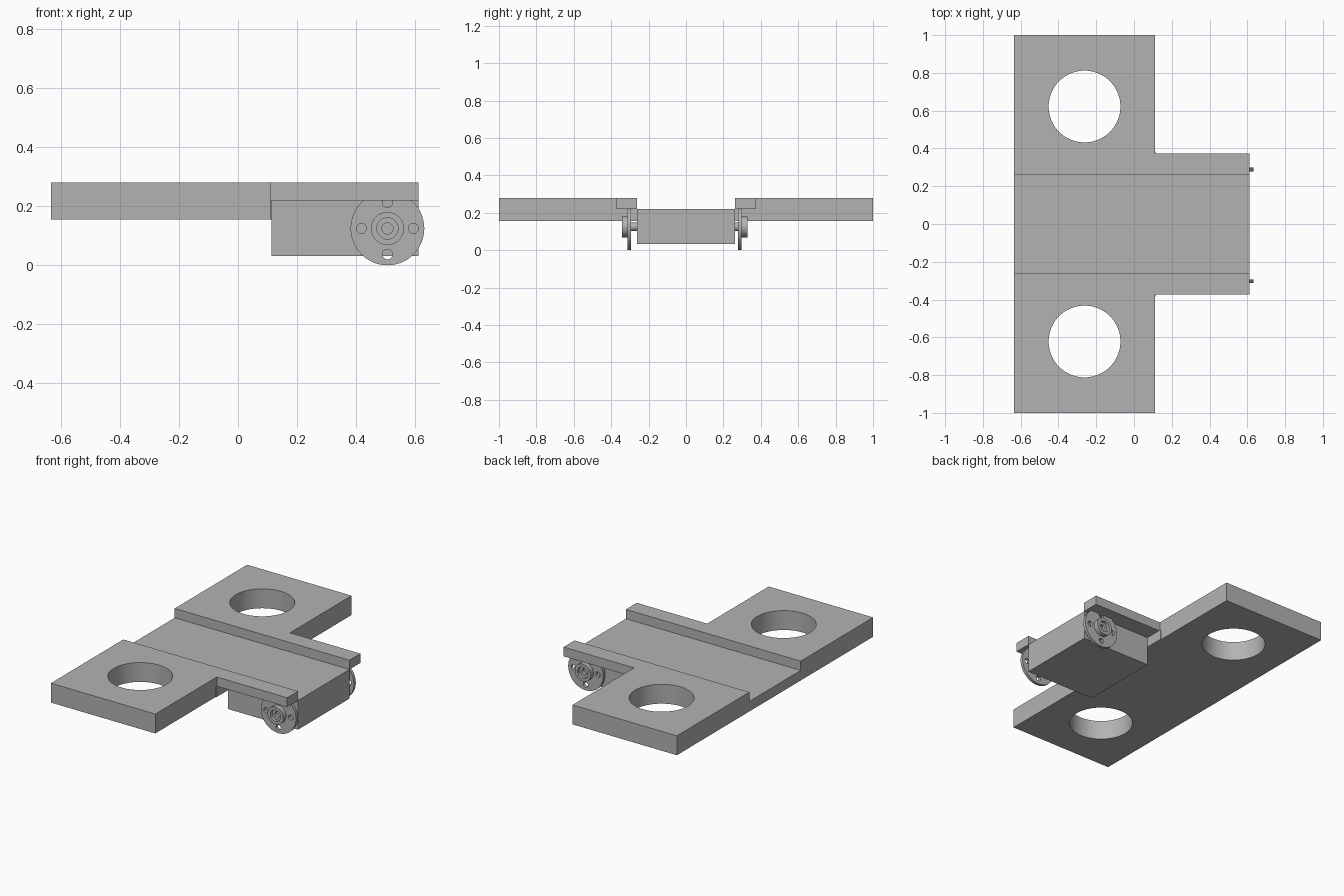
import bpy, bmesh
from math import pi, cos, sin
from mathutils import Matrix, Vector

cube = bpy.data.objects.get("Cube")
if cube:
    bpy.data.objects.remove(cube, do_unlink=True)

grey = bpy.data.materials.new("plain grey")
grey.use_nodes = True
grey.diffuse_color = (0.45, 0.45, 0.45, 1)
grey.node_tree.nodes["Principled BSDF"].inputs["Base Color"].default_value = (0.45, 0.45, 0.45, 1)


def make(name, bm):
    bmesh.ops.recalc_face_normals(bm, faces=bm.faces)
    mesh = bpy.data.meshes.new(name)
    bm.to_mesh(mesh)
    bm.free()
    mesh.materials.append(grey)
    ob = bpy.data.objects.new(name, mesh)
    bpy.context.collection.objects.link(ob)
    return ob


def box(name, x, y, z):
    bm = bmesh.new()
    bmesh.ops.create_cube(bm, size=1)
    for v in bm.verts:
        v.co = Vector([(r[0] + r[1]) / 2 + c * (r[1] - r[0]) for c, r in zip(v.co, (x, y, z))])
    return make(name, bm)


def cylinder(name, centre, radius, depth, turn=0, sides=64):
    bm = bmesh.new()
    bmesh.ops.create_cone(bm, cap_ends=True, segments=sides, radius1=radius, radius2=radius, depth=depth,
                          matrix=Matrix.Translation(centre) @ Matrix.Rotation(turn, 4, 'X'))
    return make(name, bm)


def combine(target, tool, operation):
    """Apply one boolean and remove the helper."""
    mod = target.modifiers.new("cut", 'BOOLEAN')
    mod.object, mod.operation, mod.solver = tool, operation, 'EXACT'
    bpy.context.view_layer.update()
    done = target.evaluated_get(bpy.context.evaluated_depsgraph_get())
    mesh = bpy.data.meshes.new_from_object(done)
    target.modifiers.clear()
    target.data = mesh
    bpy.data.objects.remove(tool, do_unlink=True)


def finish(ob):
    """Merge flat areas and keep hard edges sharp."""
    bm = bmesh.new()
    bm.from_mesh(ob.data)
    bmesh.ops.remove_doubles(bm, verts=bm.verts, dist=0.0001)
    bmesh.ops.dissolve_limit(bm, angle_limit=0.01, verts=bm.verts, edges=bm.edges)
    bm.to_mesh(ob.data)
    bm.free()
    bpy.ops.object.select_all(action='DESELECT')
    ob.select_set(True)
    bpy.context.view_layer.objects.active = ob
    bpy.ops.object.shade_smooth_by_angle(angle=pi / 6)


back, edge, front = -0.635, 0.11, 0.612
low, floor, top = 0.155, 0.22, 0.28

# Deck: slab with a channel, narrowed to two rails at the front
deck = box("deck", (back, front), (-1, 1), (low, top))
combine(deck, box("channel", (-1, 1), (-0.262, 0.262), (floor, 1)), 'DIFFERENCE')
combine(deck, box("undercut", (edge, 1), (-2, 2), (0, floor)), 'DIFFERENCE')
for s in (-1, 1):
    combine(deck, box("side", (edge, 1), sorted((s * 0.373, s * 2)), (0, 1)), 'DIFFERENCE')
    combine(deck, cylinder("hole", (-0.262, s * 0.622, 0.2), 0.19, 1, sides=96), 'DIFFERENCE')

# Pad on the slab edge and the hanging body block
combine(deck, box("pad", (0, 0.115), (-0.385, 0.385), (low, floor)), 'UNION')
combine(deck, box("body", (0.113, front), (-0.263, 0.263), (0.032, floor)), 'UNION')
finish(deck)


def wheel(name, y, s):
    """Turned flange with raised hub, stepped bore, axle and four bolt holes."""
    hub = 0.05
    profile = [(0, -0.04), (0.022, -0.04), (0.022, 0), (0.125, 0), (0.125, 0.019), (0.056, 0.019),
               (0.056, hub), (0.036, hub), (0.036, 0.03), (0.019, 0.03), (0.019, 0.01), (0, 0.01)]
    bm = bmesh.new()
    verts = [bm.verts.new((r, d * s, 0)) for r, d in profile]
    edges = [bm.edges.new(p) for p in zip(verts, verts[1:])]
    bmesh.ops.spin(bm, geom=verts + edges, cent=(0, 0, 0), axis=(0, 1, 0), angle=2 * pi, steps=64)
    bmesh.ops.remove_doubles(bm, verts=bm.verts, dist=0.0001)
    centre = Vector((0.507, y, 0.125))
    bmesh.ops.translate(bm, verts=bm.verts, vec=centre)
    ob = make(name, bm)
    for k in range(4):
        spot = centre + Vector((cos(k * pi / 2), 0, sin(k * pi / 2))) * 0.088
        combine(ob, cylinder("bolt", spot, 0.017, 0.1, pi / 2, 24), 'DIFFERENCE')
    finish(ob)


wheel("right_wheel", -0.293, -1)
wheel("left_wheel", 0.279, 1)
